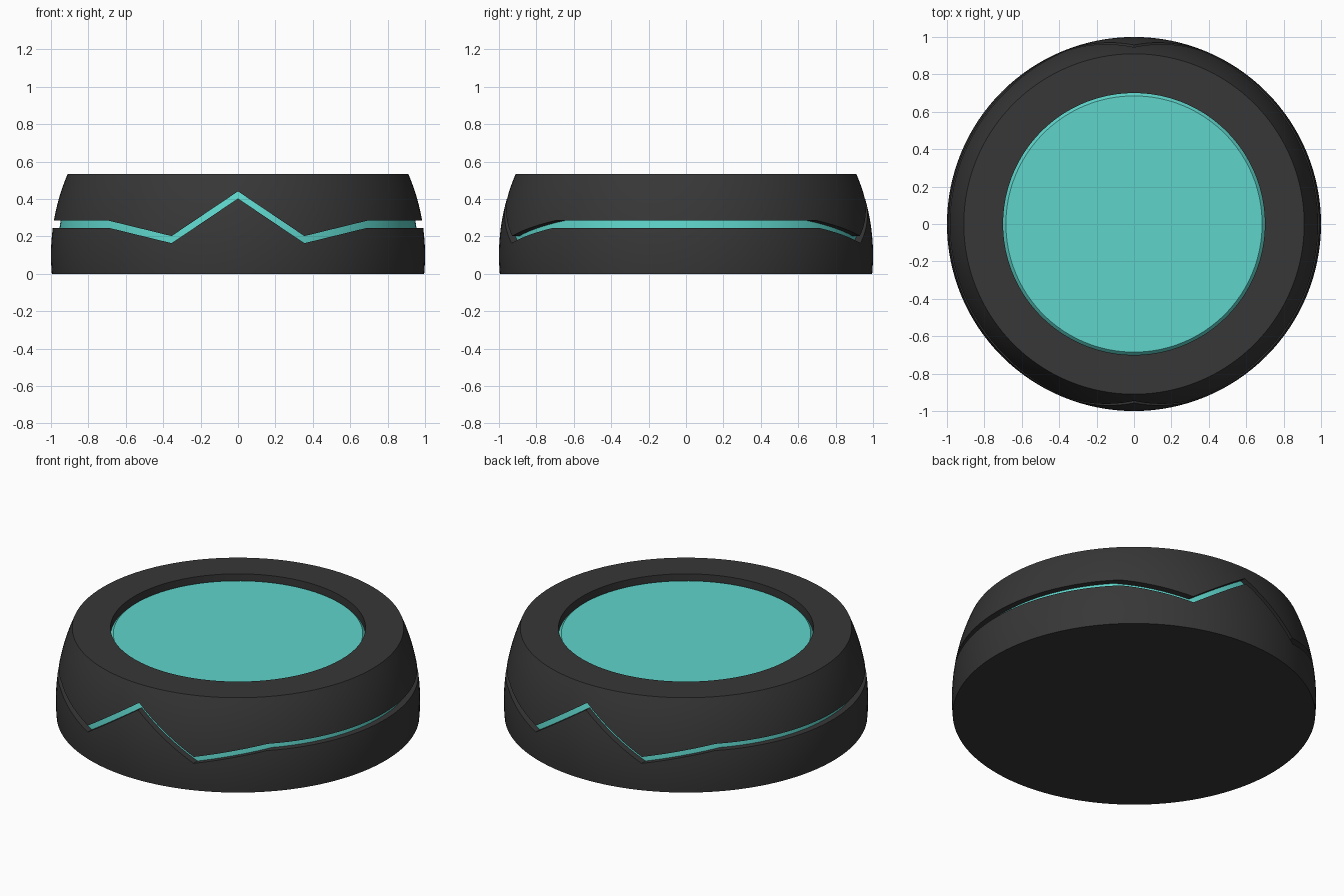
import bpy, bmesh, math

if "Cube" in bpy.data.objects:
    bpy.data.objects.remove(bpy.data.objects["Cube"])

SEG = 128


def material(name, col):
    m = bpy.data.materials.new(name)
    m.diffuse_color = (*col, 1)
    m.use_nodes = True
    m.node_tree.nodes["Principled BSDF"].inputs["Base Color"].default_value = m.diffuse_color
    return m


charcoal = material("charcoal", (0.038, 0.038, 0.038))
teal = material("teal", (0.112, 0.66, 0.59))


def radius(z):
    # gently bulging side wall
    return math.sqrt(1 - ((z - 0.1) / 1.05) ** 2)


def wall(z0, z1, inset, n=12):
    return [(radius(z) - inset, z) for z in
            (z0 + (z1 - z0) * i / n for i in range(n + 1))]


def make_object(name, bm, mat):
    bmesh.ops.recalc_face_normals(bm, faces=bm.faces[:])
    me = bpy.data.meshes.new(name)
    bm.to_mesh(me)
    bm.free()
    if mat:
        me.materials.append(mat)
    ob = bpy.data.objects.new(name, me)
    bpy.context.collection.objects.link(ob)
    return ob


def lathe(name, profile, mat):
    # profile starts and ends on the z axis
    bm = bmesh.new()
    rings = []
    for r, z in profile:
        n = 1 if r < 1e-6 else SEG
        rings.append([bm.verts.new((r * math.cos(2 * math.pi * i / SEG),
                                    r * math.sin(2 * math.pi * i / SEG), z))
                      for i in range(n)])
    for a, b in zip(rings, rings[1:]):
        for i in range(SEG):
            j = (i + 1) % SEG
            quad = [a[i % len(a)], a[j % len(a)], b[j % len(b)], b[i % len(b)]]
            bm.faces.new(list(dict.fromkeys(quad)))
    return make_object(name, bm, mat)


def smooth(ob):
    bpy.ops.object.select_all(action='DESELECT')
    bpy.context.view_layer.objects.active = ob
    ob.select_set(True)
    bpy.ops.object.shade_smooth_by_angle(angle=math.radians(25))


# Dark casing with a round recess in the top
casing = lathe("casing",
               [(0, 0)] + wall(0, 0.535, 0, 16)
               + [(0.70, 0.535), (0.70, 0.45)]
               + wall(0.45, 0.02, 0.06) + [(0, 0.02)], charcoal)

# Zigzag groove cutter, running right through from front to back
half = [(0.0, 0.422), (0.355, 0.183), (0.69, 0.265), (1.2, 0.265)]
line = [(-x, z) for x, z in reversed(half[1:])] + half
bm = bmesh.new()
h = 0.019
sections = [[bm.verts.new((x, y, z + dz)) for y, dz in
             ((-1.2, -h), (1.2, -h), (1.2, h), (-1.2, h))] for x, z in line]
for a, b in zip(sections, sections[1:]):
    for i in range(4):
        j = (i + 1) % 4
        bm.faces.new((a[i], a[j], b[j], b[i]))
bm.faces.new(sections[0])
bm.faces.new(sections[-1])
cutter = make_object("groove_cutter", bm, None)
cutter.hide_render = True

mod = casing.modifiers.new("groove", 'BOOLEAN')
mod.operation = 'DIFFERENCE'
mod.solver = 'EXACT'
mod.object = cutter
bpy.ops.object.select_all(action='DESELECT')
bpy.context.view_layer.objects.active = casing
casing.select_set(True)
bpy.ops.object.modifier_apply(modifier=mod.name)
bpy.data.objects.remove(cutter)
casing.data.materials.clear()
casing.data.materials.append(charcoal)
for p in casing.data.polygons:
    p.material_index = 0
smooth(casing)

# Teal core, seen through the groove and as the top disc
core = lathe("glow_core",
             [(0, 0.06)] + wall(0.06, 0.47, 0.036)
             + [(0.71, 0.47), (0.70, 0.485), (0.685, 0.50), (0, 0.50)], teal)
smooth(core)
